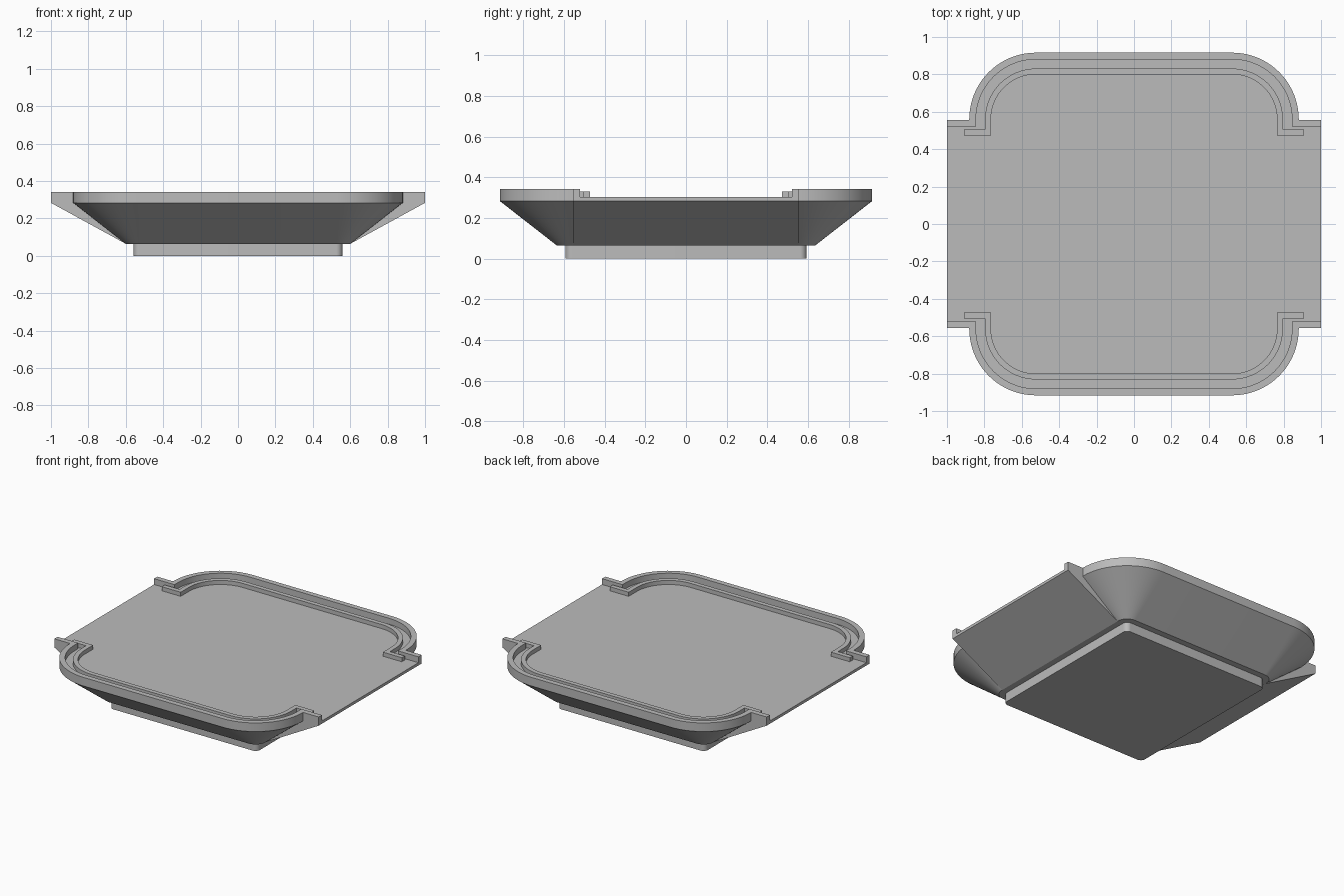
import bpy, bmesh, math

CX, CY = 0.525, 0.56              # shared corner arc centre
PLINTH_TOP, LIP, FLOOR = 0.064, 0.283, 0.302
RAIL_TOP, WALL_TOP = 0.33, 0.342
STEPS = 20

if "Cube" in bpy.data.objects:
    bpy.data.objects.remove(bpy.data.objects["Cube"])

grey = bpy.data.materials.new("plain_grey")
grey.use_nodes = True
colour = (0.5, 0.5, 0.5, 1)
grey.diffuse_color = colour
grey.node_tree.nodes["Principled BSDF"].inputs["Base Color"].default_value = colour


def loft(name, loops):
    """Join matching point loops with sides and cap both ends."""
    bm = bmesh.new()
    rings = [[bm.verts.new(p) for p in loop] for loop in loops]
    for a, b in zip(rings, rings[1:]):
        for i in range(len(a)):
            j = (i + 1) % len(a)
            bm.faces.new((a[i], a[j], b[j], b[i]))
    bm.faces.new(rings[0][::-1])
    bm.faces.new(rings[-1])
    bmesh.ops.recalc_face_normals(bm, faces=bm.faces)
    mesh = bpy.data.meshes.new(name)
    bm.to_mesh(mesh)
    bm.free()
    mesh.materials.append(grey)
    obj = bpy.data.objects.new(name, mesh)
    bpy.context.collection.objects.link(obj)
    bpy.ops.object.select_all(action='DESELECT')
    obj.select_set(True)
    bpy.context.view_layer.objects.active = obj
    bpy.ops.object.shade_smooth_by_angle(angle=math.radians(25))
    return obj


def corner(r):
    """Quarter arc in the +x +y corner, from the side to the back."""
    angles = [math.pi / 2 * i / STEPS for i in range(STEPS + 1)]
    return [(CX + r * math.cos(a), CY + r * math.sin(a)) for a in angles]


def arch(half):
    """Mirror a right half path across x to make a full path."""
    return half + [(-x, y) for x, y in reversed(half)]


def rounded_rect(r, z):
    top = arch(corner(r))
    return [(x, y, z) for x, y in top + [(-x, -y) for x, y in top]]


def band(name, outer, inner, z0, z1, side):
    path = arch(outer) + arch(inner)[::-1]
    return loft(name, [[(x, y * side, z) for x, y in path] for z in (z0, z1)])


# Foot and flared tray body, all offsets of the same corner centres
loft("plinth", [rounded_rect(0.033, 0), rounded_rect(0.033, PLINTH_TOP)])
loft("tray_body", [rounded_rect(0.075, PLINTH_TOP),
                   rounded_rect(0.356, LIP), rounded_rect(0.356, FLOOR)])

# Side spouts that widen the tray
spout = [(0.6, PLINTH_TOP), (1, LIP), (1, FLOOR), (0.881, FLOOR), (0.881, LIP)]
for label, s in (("left", 1), ("right", -1)):
    loft(label + "_spout", [[(x * s, y, z) for x, z in spout]
                            for y in (-0.556, 0.556)])

# Outer walls and inner rails with outward-turned ends
for label, side in (("back", 1), ("front", -1)):
    band(label + "_wall",
         [(1, 0.556), (0.881, 0.556)] + corner(0.356),
         [(1, 0.521), (0.845, 0.521)] + corner(0.32),
         FLOOR, WALL_TOP, side)
    band(label + "_inner_rail",
         [(0.908, 0.505), (0.796, 0.505)] + corner(0.271),
         [(0.908, 0.473), (0.765, 0.473)] + corner(0.24),
         FLOOR, RAIL_TOP, side)
